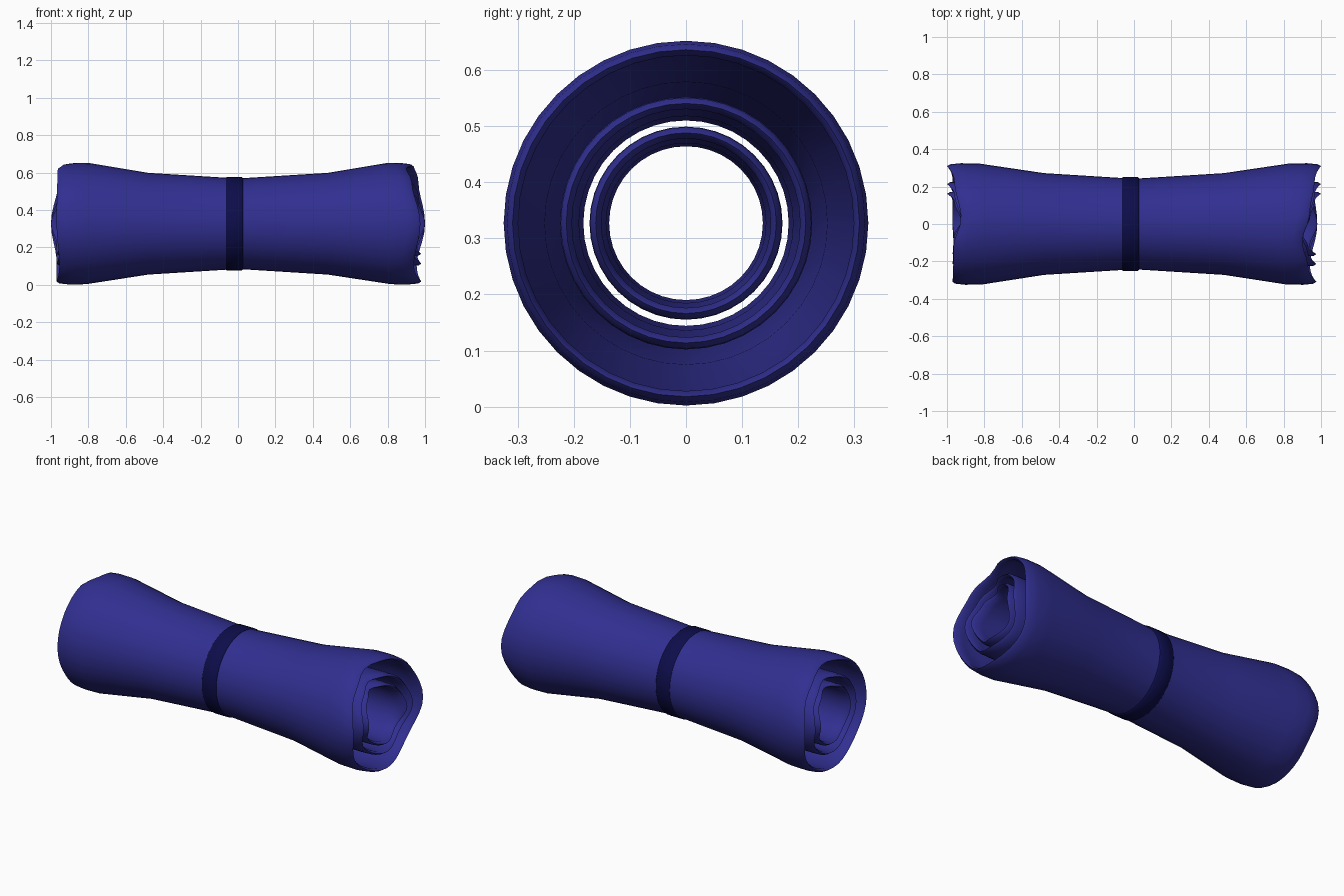
import bpy, bmesh
from math import sin, cos, pi

if "Cube" in bpy.data.objects:
    bpy.data.objects.remove(bpy.data.objects["Cube"])

AXIS_Z = 0.327
SEGS = 40


def material(name, rgb):
    m = bpy.data.materials.new(name)
    m.diffuse_color = (*rgb, 1)
    m.use_nodes = True
    m.node_tree.nodes["Principled BSDF"].inputs["Base Color"].default_value = m.diffuse_color
    return m


CLOTH = material("indigo_cloth", (0.03, 0.028, 0.28))
STRAP = material("dark_strap", (0.004, 0.004, 0.07))

# Wavy hem: (angle from the back going over the top, distance from centre)
LEFT_HEM = [(0, 1.0), (45, .96), (85, .925), (112, .965), (180, .97), (225, .955), (270, .97), (320, .97)]
RIGHT_HEM = [(0, 1.0), (45, .965), (80, .94), (108, .90), (135, .93), (180, .975), (225, .94), (270, .98), (315, .955)]


def hem(keys, deg):
    """Smooth periodic interpolation of the hem keys."""
    pts = keys + [(360, keys[0][1])]
    for (a0, v0), (a1, v1) in zip(pts, pts[1:]):
        if a0 <= deg <= a1:
            t = (1 - cos(pi * (deg - a0) / (a1 - a0))) / 2
            return v0 + (v1 - v0) * t


def tube(name, rings, mat, angle):
    """Closed tube about x; each ring is a function angle -> (x, radius)."""
    bm = bmesh.new()
    loops = []
    for ring in rings:
        loop = []
        for i in range(SEGS):
            a = 360 * i / SEGS
            x, r = ring(a)
            t = 2 * pi * i / SEGS
            loop.append(bm.verts.new((x, r * cos(t), AXIS_Z + r * sin(t))))
        loops.append(loop)
    for k, p in enumerate(loops):
        q = loops[(k + 1) % len(loops)]
        for i in range(SEGS):
            j = (i + 1) % SEGS
            bm.faces.new((p[i], p[j], q[j], q[i]))
    bmesh.ops.recalc_face_normals(bm, faces=bm.faces)
    me = bpy.data.meshes.new(name)
    bm.to_mesh(me)
    bm.free()
    me.materials.append(mat)
    ob = bpy.data.objects.new(name, me)
    bpy.context.collection.objects.link(ob)
    bpy.ops.object.select_all(action='DESELECT')
    ob.select_set(True)
    bpy.context.view_layer.objects.active = ob
    bpy.ops.object.shade_smooth_by_angle(angle=angle)


def cloth_layer(name, r_mid, r_end, thick):
    """One flared layer of rolled cloth with rounded, wavy rims."""
    flare = r_end - r_mid
    # share of the half length, share of the flare
    stations = [(0, 0), (.5, .36), (.84, .98), (.93, 1.0), (.985, .93)]

    def ring(side, s, r):
        keys = RIGHT_HEM if side > 0 else LEFT_HEM

        def f(a):
            # only the last stretch follows the wave
            w = max(0, (s - .5) / .5)
            return side * s * (.96 + (hem(keys, a) - .96) * w), r
        return f

    half = [(s, r_mid + flare * f) for s, f in stations]
    inner = [(s, r - thick) for s, r in half]
    rim = [(1.0, half[-1][1] - thick / 2)]
    side_path = half[1:] + rim + inner[:0:-1]
    rings = [ring(1, *half[0])] + [ring(1, *p) for p in side_path]
    rings += [ring(1, *inner[0])] + [ring(-1, *p) for p in reversed(side_path)]
    tube(name, rings, CLOTH, 1.2)


# Three nested layers of the roll
cloth_layer("outer_layer", .242, .325, .02)
cloth_layer("middle_layer", .203, .225, .02)
cloth_layer("inner_layer", .157, .172, .02)

# Strap around the waist
strap = [(-.07, .225), (-.07, .242), (-.06, .25), (.02, .25), (.03, .242), (.03, .225)]
tube("strap", [lambda a, p=p: p for p in strap], STRAP, 0.9)
